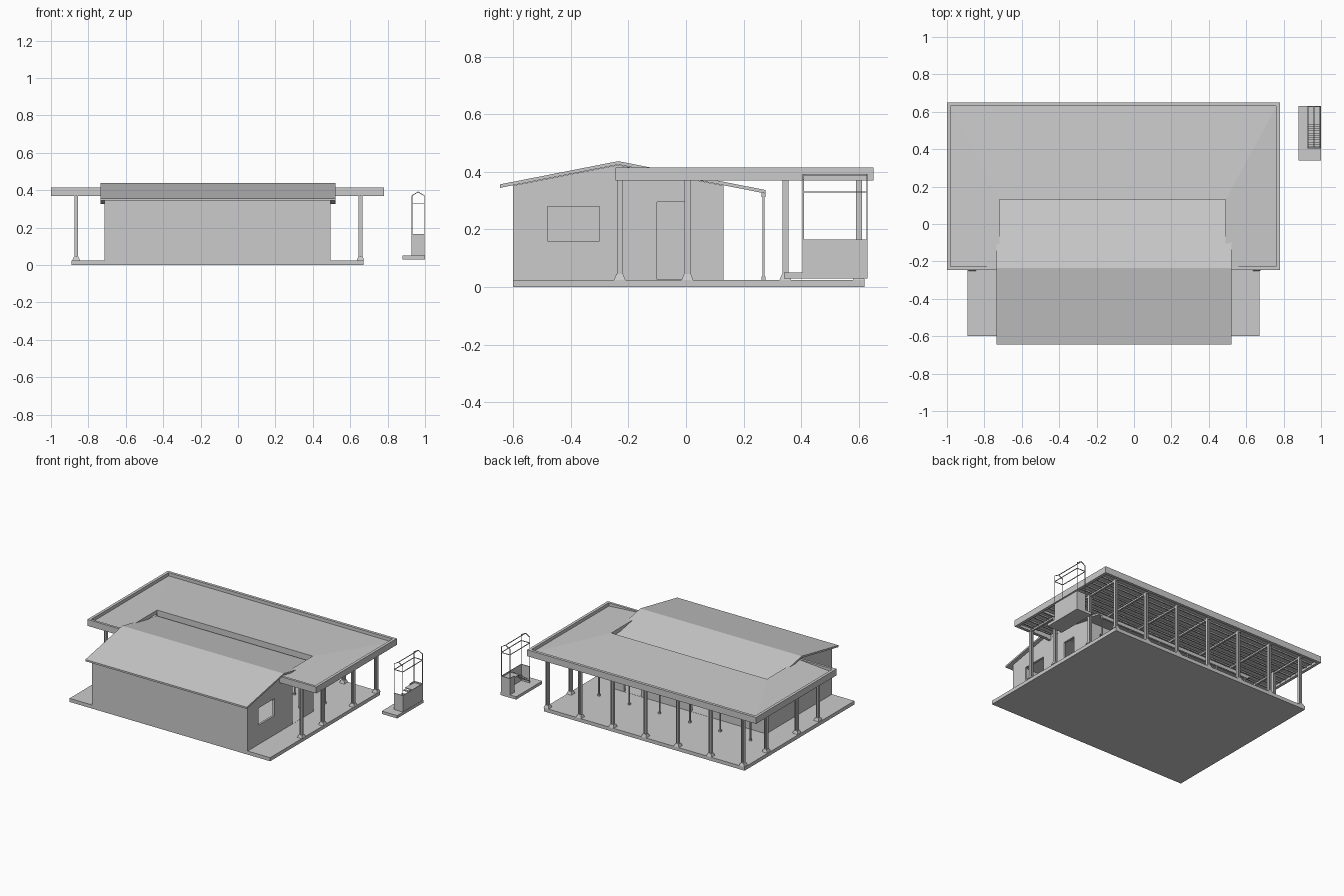
import bpy, bmesh
from mathutils import Vector

cube = bpy.data.objects.get("Cube")
if cube:
    bpy.data.objects.remove(cube, do_unlink=True)

grey = bpy.data.materials.new("plain grey")
grey.use_nodes = True
grey.diffuse_color = (0.6, 0.6, 0.6, 1)
grey.node_tree.nodes["Principled BSDF"].inputs["Base Color"].default_value = grey.diffuse_color


def finish(name, bm):
    bmesh.ops.recalc_face_normals(bm, faces=bm.faces)
    mesh = bpy.data.meshes.new(name)
    bm.to_mesh(mesh)
    bm.free()
    mesh.materials.append(grey)
    ob = bpy.data.objects.new(name, mesh)
    bpy.context.collection.objects.link(ob)
    return ob


def add_box(bm, x, y, z):
    """Box from three (low, high) ranges."""
    vs = bmesh.ops.create_cube(bm, size=1)["verts"]
    for v in vs:
        v.co = [r[0] if c < 0 else r[1] for c, r in zip(v.co, (x, y, z))]
    return vs


def boxes(name, ranges):
    bm = bmesh.new()
    for r in ranges:
        add_box(bm, *r)
    return finish(name, bm)


def add_bar(bm, a, b, w):
    """Thin square bar between two points."""
    a, b = Vector(a), Vector(b)
    vs = bmesh.ops.create_cube(bm, size=1)["verts"]
    turn = (b - a).to_track_quat('Z', 'Y')
    for v in vs:
        v.co = (a + b) / 2 + turn @ Vector((v.co.x * w, v.co.y * w, v.co.z * (b - a).length))


def prism(name, profile, x0, x1):
    """Profile in (y, z) extruded along x."""
    bm = bmesh.new()
    face = bm.faces.new([bm.verts.new((x0, y, z)) for y, z in profile])
    new = bmesh.ops.extrude_face_region(bm, geom=[face])["geom"]
    bmesh.ops.translate(bm, vec=(x1 - x0, 0, 0), verts=[g for g in new if isinstance(g, bmesh.types.BMVert)])
    return finish(name, bm)


def cut(ob, cutter):
    cutter.hide_render = True
    mod = ob.modifiers.new("opening", 'BOOLEAN')
    mod.operation, mod.solver, mod.object = 'DIFFERENCE', 'EXACT', cutter
    bpy.context.view_layer.objects.active = ob
    bpy.ops.object.modifier_apply(modifier=mod.name)
    bpy.data.objects.remove(cutter, do_unlink=True)


RIDGE, SLOPE, FLOOR = -0.235, 0.196, 0.025


def roof_z(y, top=0.437):
    return top - SLOPE * abs(y - RIDGE)


# Ground slab
boxes("floor_slab", [((-.89, .67), (-.6, .62), (0, FLOOR))])

# House walls, hollow, with a window and doorways
def gable(y0, y1, base, top):
    return [(y0, base), (y1, base), (y1, roof_z(y1, top)), (RIDGE, top), (y0, roof_z(y0, top))]


walls = prism("house_walls", gable(-.601, .13, FLOOR - .02, .424), -.715, .495)
cut(walls, prism("inside_cutter", gable(-.585, .115, FLOOR + .001, .45), -.7, .48))
for x, y, z in [((.45, .55), (-.48, -.3), (.16, .28)),
                ((.45, .55), (-.1, 0), (FLOOR + .001, .295)),
                ((.26, .39), (.1, .15), (FLOOR + .001, .295)),
                ((-.28, -.13), (.1, .15), (FLOOR + .001, .295))]:
    cut(walls, boxes("opening_cutter", [(x, y, z)]))

# House roof: two thin slopes meeting at the ridge
ends = (-.645, RIDGE, .275)
prism("house_roof", [(y, roof_z(y)) for y in ends] + [(y, roof_z(y) - .012) for y in reversed(ends)],
      -.735, .52)
boxes("veranda_beam", [((-.715, .495), (.262, .276), (.312, .326))])
bm = bmesh.new()
for i in range(6):
    x = -.69 + i * .2355
    add_box(bm, (x - .004, x + .004), (.265, .273), (FLOOR, .315))
    add_box(bm, (x - .007, x + .007), (.262, .276), (FLOOR, .037))
finish("veranda_posts", bm)

# Canopy roof sheet, falling from the house to the outer edge
bm = bmesh.new()
outer = [bm.verts.new((x, y, .392)) for x, y in [(-.985, -.235), (-.985, .635), (.765, .635), (.765, -.235)]]
inner = [bm.verts.new((x, y, .412)) for x, y in [(-.72, -.235), (-.72, .13), (.49, .13), (.49, -.235)]]
for i in range(3):
    bm.faces.new((outer[i], inner[i], inner[i + 1], outer[i + 1]))
bmesh.ops.recalc_face_normals(bm, faces=bm.faces)
if bm.faces[:][0].normal.z < 0:
    bmesh.ops.reverse_faces(bm, faces=bm.faces)
bmesh.ops.solidify(bm, geom=bm.faces[:], thickness=.005)
finish("canopy_sheet", bm)

# Raised fascia round the canopy and trim round its cut-out
band = (.37, .415)
boxes("canopy_fascia", [
    ((-1, .78), (.63, .65), band),
    ((-1, -.98), (-.245, .63), band),
    ((.76, .78), (-.245, .63), band),
    ((-.98, -.72), (-.245, -.228), band),
    ((.49, .76), (-.245, -.228), band)])
boxes("cutout_trim", [((-.72, .49), (.13, .138), (.37, .41)),
                      ((-.726, -.72), (-.228, .138), (.385, .41)),
                      ((.49, .496), (-.228, .138), (.385, .41))])

# Columns: H section on a tapered foot
back_xs = [-.865 + i * 1.52 / 6 for i in range(7)]
side_ys = (.345, .005, -.23)
spots = [(x, .6) for x in back_xs] + [(x, y) for x in (-.865, .655) for y in side_ys]
bm = bmesh.new()
for x, y in spots:
    add_box(bm, (x - .01, x - .005), (y - .01, y + .01), (FLOOR, .385))
    add_box(bm, (x + .005, x + .01), (y - .01, y + .01), (FLOOR, .385))
    add_box(bm, (x - .006, x + .006), (y - .003, y + .003), (FLOOR, .385))
    for v in add_box(bm, (x - .02, x + .02), (y - .02, y + .02), (FLOOR, .045)):
        if v.co.z > .04:
            v.co.x += (x - v.co.x) * .4
            v.co.y += (y - v.co.y) * .4
finish("columns", bm)

# Beams across the canopy and purlins along it
beams = (.371, .383)
frame = [((x - .006, x + .006), (.14, .63), beams) for x in back_xs]
for y in side_ys[1:]:
    frame += [((-.98, -.74), (y - .006, y + .006), beams), ((.525, .76), (y - .006, y + .006), beams)]
for x in (-.865, .655):
    frame.append(((x - .006, x + .006), (-.228, .14), beams))
boxes("canopy_beams", frame)
slats = [((-.98, .76), (y, y + .008), (.38, .389)) for y in [.17 + i * .05 for i in range(10)]]
for i in range(7):
    y = -.2 + i * .05
    slats += [((-.98, -.74), (y, y + .008), (.38, .389)), ((.525, .76), (y, y + .008), (.38, .389))]
boxes("canopy_purlins", slats)

# Small stand beside the house: plinth, low walls and steps
X0, X1, Y0, Y1 = .928, .998, .405, .63
boxes("stand_plinth", [((.88, 1), (.34, .63), (.03, .05))])
wall = (.05, .165)
boxes("stand_walls", [((X1 - .005, X1), (Y0, Y1), wall),
                      ((X0, X1), (Y0, Y0 + .005), wall),
                      ((X0, X1), (Y1 - .005, Y1), wall),
                      ((X0, X0 + .005), (Y1 - .05, Y1), wall)])
boxes("stand_steps", [((X0, X1 - .005), (.412 + i * .024, .428 + i * .024), (.07 + i * .018, .075 + i * .018))
                      for i in range(5)] + [((X0, X1 - .005), (.53, Y1), (.15, .155))])

# Open frame over the stand with a small pitched top
bm = bmesh.new()
W, XM = .004, (X0 + X1) / 2
xa, xb, ya, yb = X0 + .002, X1 - .002, Y0 + .002, Y1 - .002
for y in (ya, yb):
    for x in (xa, xb):
        add_bar(bm, (x, y, .05), (x, y, .372), W)
        add_bar(bm, (x, y, .371), (XM, y, .39), W)
    add_bar(bm, (xa, y, .33), (xb, y, .33), W)
for x, z in ((xa, .33), (xb, .33), (XM, .39)):
    add_bar(bm, (x, ya, z), (x, yb, z), W)
finish("stand_frame", bm)
